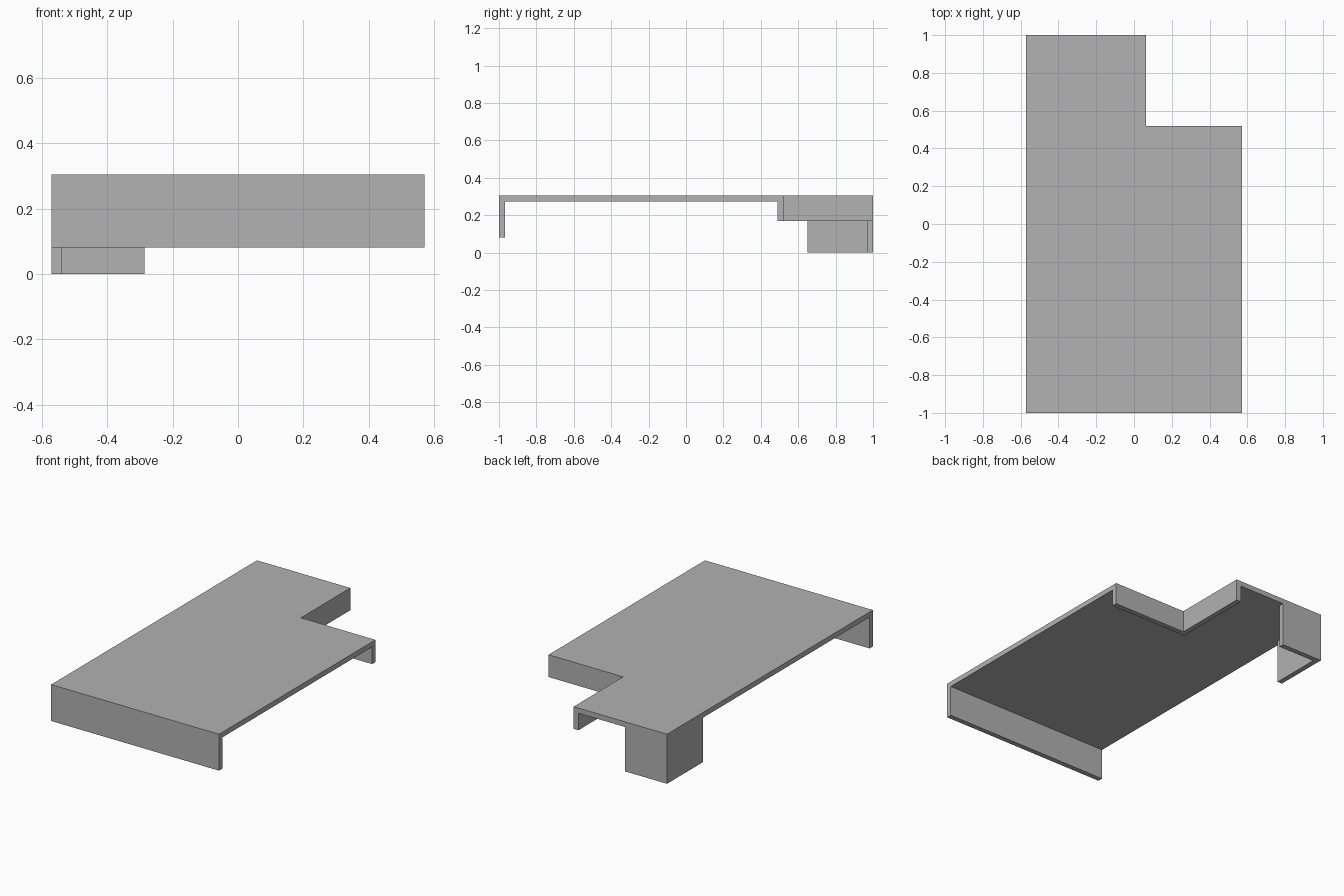
import bpy
import bmesh
import math

cube = bpy.data.objects.get("Cube")
if cube:
    bpy.data.objects.remove(cube, do_unlink=True)

W = 0.571       # half width
L = 1.0         # half length
TOP = 0.305     # height of the upper face
T = 0.032       # sheet thickness
NX, NY = 0.064, 0.52   # inner corner of the notch

grey = bpy.data.materials.new("plain grey")
grey.use_nodes = True
colour = (0.445, 0.445, 0.445, 1)
grey.diffuse_color = colour
grey.node_tree.nodes["Principled BSDF"].inputs["Base Color"].default_value = colour


def prism(name, outline, bottom):
    """Extrude a plan outline from the given height up to the upper face."""
    bm = bmesh.new()
    face = bm.faces.new([bm.verts.new((x, y, bottom)) for x, y in outline])
    result = bmesh.ops.extrude_face_region(bm, geom=[face])
    for v in result["geom"]:
        if isinstance(v, bmesh.types.BMVert):
            v.co.z = TOP
    bmesh.ops.recalc_face_normals(bm, faces=bm.faces)
    mesh = bpy.data.meshes.new(name)
    bm.to_mesh(mesh)
    bm.free()
    mesh.materials.append(grey)
    obj = bpy.data.objects.new(name, mesh)
    bpy.context.collection.objects.link(obj)
    return obj


# Flat panel with a notched back corner
panel = prism("notched_panel", [(-W, -L), (W, -L), (W, NY), (NX, NY), (NX, L), (-W, L)], TOP - T)

# Flanges folded down from the panel, and the corner leg
flanges = [
    prism("front_flange", [(-W, -L), (W, -L), (W, T - L), (-W, T - L)], 0.081),
    prism("notch_flange", [(W, NY - T), (W, NY), (NX, NY), (NX, L), (NX - T, L), (NX - T, NY - T)], 0.168),
    prism("corner_leg", [(-W, L), (-W, 0.65), (T - W, 0.65), (T - W, L - T), (-W / 2, L - T), (-W / 2, L)], 0),
]

# Fuse the flanges into the panel as one folded sheet
for flange in flanges:
    mod = panel.modifiers.new(flange.name, 'BOOLEAN')
    mod.operation = 'UNION'
    mod.solver = 'EXACT'
    mod.object = flange
    flange.hide_render = True
depsgraph = bpy.context.evaluated_depsgraph_get()
fused = bpy.data.meshes.new_from_object(panel.evaluated_get(depsgraph))
panel.modifiers.clear()
panel.data = fused
for flange in flanges:
    bpy.data.objects.remove(flange, do_unlink=True)

# Merge coplanar faces left by the union
bm = bmesh.new()
bm.from_mesh(fused)
bmesh.ops.remove_doubles(bm, verts=bm.verts, dist=0.0001)
bmesh.ops.dissolve_limit(bm, angle_limit=math.radians(1), verts=bm.verts, edges=bm.edges)
bm.to_mesh(fused)
bm.free()
panel.name = "folded_panel"
